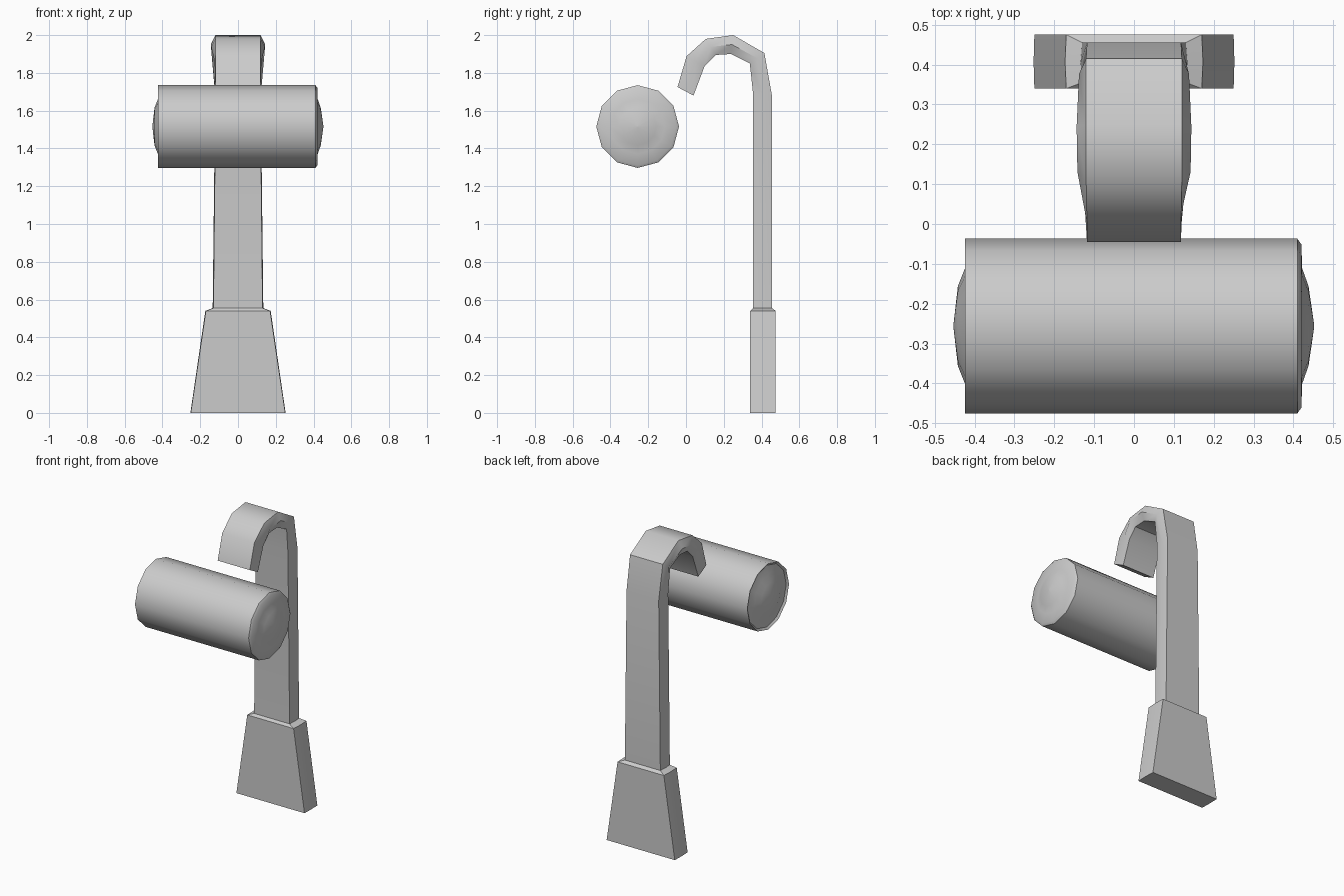
import bpy, bmesh
from math import cos, sin, pi, radians

if "Cube" in bpy.data.objects:
    bpy.data.objects.remove(bpy.data.objects["Cube"])


def loft(name, rings, angle=40):
    """Skin closed rings of points into one capped solid."""
    bm = bmesh.new()
    loops = [[bm.verts.new(p) for p in ring] for ring in rings]
    n = len(loops[0])
    for a, b in zip(loops, loops[1:]):
        for i in range(n):
            j = (i + 1) % n
            bm.faces.new((a[i], a[j], b[j], b[i]))
    bm.faces.new(loops[0])
    bm.faces.new(loops[-1])
    bmesh.ops.recalc_face_normals(bm, faces=bm.faces)
    mesh = bpy.data.meshes.new(name)
    bm.to_mesh(mesh)
    bm.free()
    ob = bpy.data.objects.new(name, mesh)
    bpy.context.collection.objects.link(ob)
    bpy.ops.object.select_all(action='DESELECT')
    bpy.context.view_layer.objects.active = ob
    ob.select_set(True)
    bpy.ops.object.shade_smooth_by_angle(angle=radians(angle))
    return ob


def section(outer, inner, w_edge, w_mid):
    """Flat six-sided strap section with a ridge along each side."""
    (yo, zo), (yi, zi) = outer, inner
    ym, zm = (yo + yi) / 2, (zo + zi) / 2
    return [(-w_edge, yo, zo), (w_edge, yo, zo), (w_mid, ym, zm),
            (w_edge, yi, zi), (-w_edge, yi, zi), (-w_mid, ym, zm)]


# hooked arm with its flared foot: outer point, inner point, half widths
stations = [
    ((0.475, 0.0), (0.34, 0.0), 0.25, 0.252),
    ((0.475, 0.54), (0.34, 0.54), 0.17, 0.173),
    ((0.455, 0.555), (0.355, 0.555), 0.13, 0.134),
    ((0.455, 1.68), (0.355, 1.69), 0.118, 0.121),
    ((0.415, 1.905), (0.338, 1.85), 0.12, 0.138),
    ((0.25, 2.0), (0.237, 1.90), 0.12, 0.144),
    ((0.105, 1.98), (0.157, 1.895), 0.12, 0.142),
    ((0.003, 1.888), (0.098, 1.835), 0.118, 0.124),
    ((-0.045, 1.725), (0.04, 1.68), 0.118, 0.119),
]
loft("hooked_arm", [section(*s) for s in stations])

# twelve-sided roller with shallow domed ends: x, radius
profile = [(-0.453, 0.004), (-0.442, 0.10), (-0.424, 0.145), (-0.413, 0.205),
           (-0.424, 0.219), (0.41, 0.219), (0.42, 0.205), (0.422, 0.145),
           (0.438, 0.10), (0.452, 0.004)]
rings = [[(x, -0.256 + r * cos(i * pi / 6), 1.516 + r * sin(i * pi / 6))
          for i in range(12)] for x, r in profile]
loft("roller", rings)
